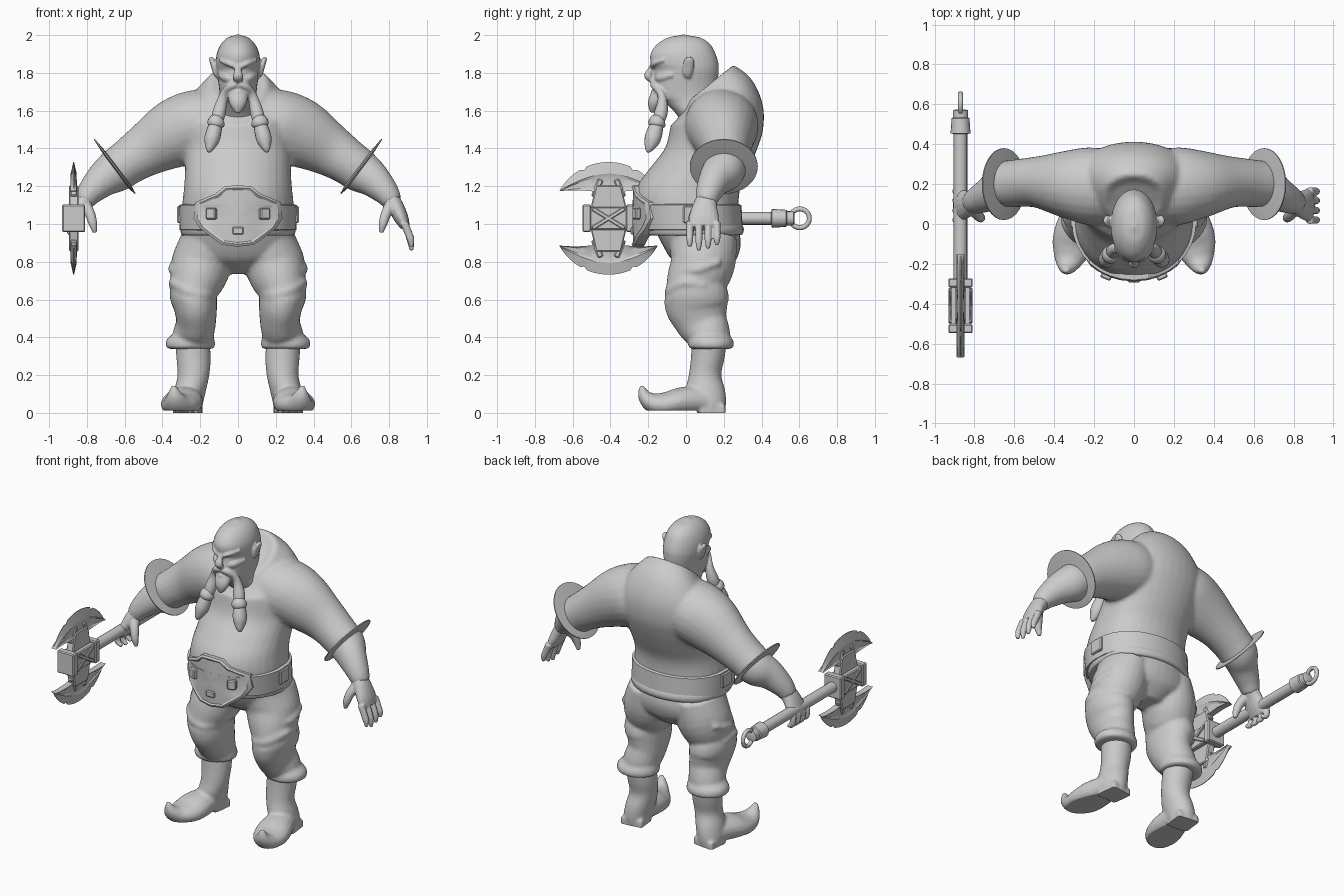
import bpy, bmesh, math
from mathutils import Vector, Matrix

grey = bpy.data.materials.new("stone_grey")
grey.diffuse_color = (0.6, 0.6, 0.6, 1)

def finish(name, bm, angle=40):
    bmesh.ops.recalc_face_normals(bm, faces=bm.faces[:])
    me = bpy.data.meshes.new(name)
    bm.to_mesh(me)
    bm.free()
    me.materials.append(grey)
    ob = bpy.data.objects.new(name, me)
    bpy.context.collection.objects.link(ob)
    smooth(ob, angle)
    return ob

def smooth(ob, angle):
    bpy.ops.object.select_all(action='DESELECT')
    ob.select_set(True)
    bpy.context.view_layer.objects.active = ob
    bpy.ops.object.shade_smooth_by_angle(angle=math.radians(angle))

def spline(rows, sub):
    """Catmull-Rom interpolation of rows of numbers."""
    out = []
    for i in range(len(rows) - 1):
        p = [rows[max(i - 1, 0)], rows[i], rows[i + 1], rows[min(i + 2, len(rows) - 1)]]
        for k in range(sub):
            t = k / sub
            out.append([b + .5 * t * (c - a + t * (2*a - 5*b + 4*c - d + t * (3*(b - c) + d - a)))
                        for a, b, c, d in zip(*p)])
    return out + [list(rows[-1])]

def skin(name, rings, angle=40):
    bm = bmesh.new()
    vs = [[bm.verts.new(p) for p in r] for r in rings]
    n = len(vs[0])
    for a, b in zip(vs, vs[1:]):
        for i in range(n):
            bm.faces.new((a[i], a[(i+1) % n], b[(i+1) % n], b[i]))
    bm.faces.new(vs[0])
    bm.faces.new(vs[-1])
    return finish(name, bm, angle)

def stack(name, rows, seg=32, sub=4, angle=40, s=1, back=1):
    """Level rings: z, front y, back y, half width, slope, centre x; back < 1 squares the rear."""
    rings = []
    for z, y0, y1, w, k, cx in spline([list(r) + [0] * (6 - len(r)) for r in rows], sub):
        cy, ry = (y0 + y1) / 2, (y1 - y0) / 2
        ring = []
        for i in range(seg):
            a = 2*math.pi*i/seg
            d = math.sin(a)
            d = d**back if d > 1e-6 else d
            ring.append((s*cx + w*math.cos(a), cy + ry*d, z + k*ry*d))
        rings.append(ring)
    return skin(name, rings, angle)

def tube(name, rows, ref=(0, 1, 0), seg=16, sub=4, s=1, angle=50):
    """Rings across a path: x, y, z, radius along ref, other radius."""
    rows = spline(rows, sub)
    P = [Vector((s*r[0], r[1], r[2])) for r in rows]
    rings = []
    for i, r in enumerate(rows):
        t = (P[min(i+1, len(P)-1)] - P[max(i-1, 0)]).normalized()
        u = Vector(ref)
        u = (u - t * u.dot(t)).normalized()
        v = t.cross(u)
        rings.append([P[i] + u*r[3]*math.cos(a) + v*r[4]*math.sin(a)
                      for a in (2*math.pi*k/seg for k in range(seg))])
    return skin(name, rings, angle)

def box(name, c, size, rot=(0, 0, 0), bevel=.006, taper=1):
    bm = bmesh.new()
    bmesh.ops.create_cube(bm, size=1)
    for v in bm.verts:
        f = taper if v.co.z > 0 else 1
        v.co = Vector((v.co.x*size[0], v.co.y*size[1]*f, v.co.z*size[2]))
    if bevel:
        bmesh.ops.bevel(bm, geom=bm.edges[:], offset=bevel, segments=1, affect='EDGES')
    M = Matrix.Rotation(rot[2], 4, 'Z') @ Matrix.Rotation(rot[1], 4, 'Y') @ Matrix.Rotation(rot[0], 4, 'X')
    bm.transform(Matrix.Translation(c) @ M)
    return finish(name, bm, 30)

def fuse(name, parts, voxel, rounds):
    """Join overlapping parts into one soft skin that rests on the floor."""
    bpy.ops.object.select_all(action='DESELECT')
    for p in parts:
        p.select_set(True)
    ob = bpy.context.view_layer.objects.active = parts[0]
    bpy.ops.object.join()
    ob.name = name
    m = ob.modifiers.new("skin", 'REMESH')
    m.mode, m.voxel_size = 'VOXEL', voxel
    bpy.ops.object.modifier_apply(modifier=m.name)
    m = ob.modifiers.new("soften", 'SMOOTH')
    m.factor, m.iterations = .5, rounds
    bpy.ops.object.modifier_apply(modifier=m.name)
    for v in ob.data.vertices:
        floor = 0 if v.co.y > .06 else .012
        v.co.z = max(v.co.z, floor)
    smooth(ob, 60)

SIDES = ((1, "left"), (-1, "right"))

# Shirt: barrel torso with raised collar, and sleeves
parts = [stack("torso", [(.95, -.2, .275, .28), (1.0, -.25, .285, .295), (1.1, -.275, .278, .295),
    (1.2, -.258, .29, .285), (1.3, -.188, .335, .28), (1.4, -.112, .378, .285), (1.5, -.085, .408, .3),
    (1.575, -.082, .408, .29, .2), (1.64, -.07, .36, .25, .5), (1.70, -.03, .288, .19, .75),
    (1.74, .0, .245, .15, .8), (1.725, .02, .21, .115, .75)], back=.72)]
for s, side in SIDES:
    parts.append(tube("sleeve", [(.10, .17, 1.53, .18, .18), (.22, .19, 1.52, .195, .19),
        (.34, .20, 1.475, .17, .182), (.48, .21, 1.395, .13, .143), (.58, .205, 1.33, .12, .122),
        (.65, .195, 1.28, .115, .115), (.715, .155, 1.235, .09, .095), (.785, .12, 1.165, .07, .07),
        (.82, .105, 1.11, .055, .052)], seg=24, s=s))
fuse("shirt_and_arms", parts, .013, 4)

# Trousers with soft knee folds and rolled cuffs
parts = [stack("hips", [(.735, .04, .19, .09), (.79, -.05, .25, .2), (.83, -.09, .275, .29),
                        (.9, -.13, .29, .305), (1.0, -.18, .275, .285)])]
for s, side in SIDES:
    parts.append(tube("leg", [(.16, .09, .92, .14, .18), (.19, .09, .8, .16, .172),
        (.215, .06, .71, .147, .16), (.23, .05, .66, .132, .155), (.235, .055, .62, .126, .17),
        (.225, .06, .56, .115, .168), (.222, .085, .48, .105, .14), (.235, .115, .42, .108, .12),
        (.245, .125, .37, .11, .11)], ref=(1, 0, 0), seg=24, s=s))
    parts.append(tube("knee_fold", [(.14, -.04, .63, .02, .015), (.2, -.088, .625, .03, .022),
        (.28, -.08, .65, .03, .022), (.345, .0, .69, .025, .02), (.345, .1, .67, .02, .015)], ref=(0, 0, 1), s=s))
    parts.append(tube("thigh_fold", [(.2, -.07, .78, .015, .012), (.29, -.04, .75, .022, .018),
        (.35, .06, .76, .025, .02), (.33, .18, .8, .015, .015)], ref=(0, 0, 1), s=s))
    parts.append(stack("trouser_cuff", [(.338, .04, .22, .1, 0, .25), (.345, .015, .25, .128, 0, .252),
        (.38, .012, .252, .13, 0, .252), (.405, .03, .235, .115, 0, .248)], s=s, sub=3))
fuse("trousers", parts, .012, 2)

for s, side in SIDES:
    # Boot
    parts = [stack("boot_shaft", [(-.02, .07, .2, .07, 0, .265), (.05, .02, .212, .08, 0, .265),
        (.12, .0, .207, .084, 0, .253), (.2, .015, .187, .084, 0, .236), (.28, .025, .202, .09, 0, .235),
        (.36, .03, .215, .092, 0, .24)], s=s),
        tube("boot_foot", [(.265, .16, .05, .065, .06), (.275, .06, .065, .088, .075),
        (.29, -.03, .058, .107, .076), (.308, -.11, .045, .105, .064), (.325, -.175, .052, .078, .054),
        (.335, -.22, .09, .045, .036), (.342, -.236, .145, .012, .01)], ref=(1, 0, 0), s=s),
        box("boot_heel", (s*.266, .135, .015), (.145, .135, .06), (0, 0, s*.12))]
    fuse(side + "_boot", parts, .01, 2)

    # Flat flared ring at the sleeve end
    c, n = Vector((s*.653, .2, 1.305)), Vector((s*.8, 0, -.6))
    up, across = Vector((s*.6, 0, .8)), Vector((0, 1, 0))
    def circle(r, off, shift):
        return [c + n*off + up*(shift + r*math.sin(a)) + across*r*math.cos(a)
                for a in (2*math.pi*i/32 for i in range(32))]
    skin(side + "_sleeve_ring", [circle(.11, -.01, -.03), circle(.18, -.003, 0),
                                 circle(.18, .003, 0), circle(.11, .01, -.03)], 30)

    # Hands: hanging open on the left, lightly bent round the shaft on the right
    parts = [tube("palm", [(.80, .11, 1.14, .052, .05), (.835, .1, 1.09, .066, .044),
        (.865, .095, 1.03, .08, .038), (.885, .095, .985, .074, .026)], s=s)]
    for i, y in enumerate((.02, .068, .117, .164)):
        e = (.02, 0, .01, .03)[i]
        if s > 0:
            path = [(.878, y, 1.01, .02, .022), (.903, y, .95, .019, .021),
                    (.915, y, .905+e/2, .018, .019), (.918, y, .86+e, .01, .01)]
        else:
            path = [(.868, y, 1.05, .02, .022), (.89, y, 1.0, .019, .021),
                    (.885, y, .955, .018, .019), (.855, y, .925+e/2, .011, .011)]
        parts.append(tube("finger", path, seg=10, s=s))
    parts.append(tube("thumb", [(.81, .08, 1.1, .034, .034), (.782, .045, 1.05, .028, .028),
        (.768, .03, 1.0, .023, .023), (.758, .03, .955, .011, .011)], seg=10, s=s))
    fuse(side + "_hand", parts, .0055, 1)

    # Braid with its band, and belt buckles
    tube(side + "_braid_band", [(.108, -.142, 1.555, .036, .036), (.114, -.15, 1.543, .045, .045),
        (.118, -.156, 1.525, .045, .045), (.12, -.158, 1.515, .036, .036)], s=s, sub=2)
    tube(side + "_braid", [(.115, -.15, 1.54, .034, .034), (.13, -.168, 1.48, .043, .041),
        (.14, -.18, 1.44, .041, .039), (.15, -.195, 1.40, .024, .022), (.155, -.2, 1.38, .008, .008)], s=s)
    box(side + "_belt_buckle", (s*.14, -.262, 1.055), (.055, .03, .06), (0, 0, s*.4))
    box(side + "_belt_clasp", (s*.302, .03, 1.05), (.04, .09, .09))

# Head with nose, brows, ears, moustache and chin beard fused on
parts = [stack("head", [(1.5, .0, .2, .11), (1.58, -.05, .18, .115), (1.64, -.11, .17, .1), (1.68, -.165, .165, .097),
    (1.74, -.178, .167, .103), (1.79, -.17, .172, .111), (1.82, -.168, .173, .115), (1.85, -.186, .172, .117),
    (1.9, -.188, .157, .113), (1.95, -.155, .13, .092), (1.985, -.1, .08, .058), (1.997, -.045, .02, .025),
    (2.003, -.02, -.01, .004)], angle=60),
    tube("nose", [(0, -.17, 1.85, .016, .014), (0, -.188, 1.815, .018, .016), (0, -.2, 1.785, .028, .022),
    (0, -.182, 1.76, .024, .014)], ref=(1, 0, 0), seg=12),
    tube("lower_lip", [(-.04, -.155, 1.692, .01, .01), (0, -.175, 1.697, .014, .014), (.04, -.155, 1.692, .01, .01)],
         ref=(0, 0, 1), seg=10),
    tube("chin_beard", [(0, -.145, 1.69, .052, .035), (0, -.162, 1.655, .05, .037), (0, -.172, 1.625, .04, .03),
    (0, -.178, 1.59, .014, .012)], ref=(1, 0, 0))]
for s, side in SIDES:
    parts += [
        tube("ear", [(.105, .02, 1.775, .01, .01), (.117, .008, 1.795, .024, .014), (.127, .012, 1.835, .03, .016),
            (.138, .018, 1.865, .028, .014), (.146, .022, 1.882, .014, .01)], seg=12, s=s),
        tube("brow", [(.01, -.178, 1.832, .014, .014), (.05, -.168, 1.85, .014, .016),
            (.095, -.115, 1.868, .01, .012)], ref=(0, 0, 1), seg=10, s=s),
        tube("cheek", [(.03, -.155, 1.768, .014, .012), (.065, -.135, 1.775, .022, .018),
            (.1, -.07, 1.79, .014, .012)], ref=(0, 0, 1), seg=10, s=s),
        tube("moustache", [(.005, -.178, 1.738, .013, .014), (.04, -.165, 1.728, .018, .02),
            (.07, -.135, 1.695, .02, .022), (.085, -.125, 1.65, .026, .028), (.1, -.132, 1.59, .036, .036),
            (.113, -.148, 1.54, .032, .032)], s=s)]
fuse("head", parts, .0065, 2)

# Belt, shirt hem and curved belly plate
stack("belt", [(.965, -.24, .29, .295), (.97, -.265, .3, .31), (1.1, -.283, .294, .312), (1.105, -.27, .28, .295)],
      sub=1, back=.78)
stack("shirt_hem", [(.94, -.22, .275, .29), (.945, -.24, .298, .3), (.975, -.25, .306, .306), (1.01, -.25, .29, .3)],
      sub=3, back=.78)
half = [(0, 1.205), (.07, 1.2), (.12, 1.16), (.17, 1.14), (.225, 1.115), (.235, 1.03), (.2, .975), (.14, .93), (.085, .89), (0, .88)]
outline = half + [(-x, z) for x, z in half[-2:0:-1]]
def belly(f, lift):
    ring = []
    for x, z in outline:
        x, z = x*f, 1.04 + (z - 1.04)*f
        ring.append((x, .01 - .288*math.sqrt(1 - (x/.318)**2) - lift, z))
    return ring
skin("belly_plate", [belly(1, -.05), belly(1, .003), belly(.92, .01), belly(.86, .003), belly(.5, .004), belly(.05, .006)], 25)
box("plate_clasp", (0, -.28, .965), (.06, .025, .04))

# Weapon: shaft, pommel and ring
X, Z, C = -.87, 1.03, -.41
def rod(name, rows):
    tube(name, [(X, y, Z, r, r) for y, r in rows], ref=(1, 0, 0), sub=1, angle=30)
rod("weapon_shaft", [(-.5, .034), (.47, .034)])
rod("weapon_pommel", [(.45, .03), (.455, .05), (.53, .045), (.535, .038), (.57, .038), (.575, .02)])
ringlets = []
for i in range(25):
    a = 2*math.pi*i/24
    d = Vector((0, math.cos(a), math.sin(a)))
    ringlets.append([Vector((X, .603, Z)) + d*(.05 + .013*math.cos(b)) + Vector((.013*math.sin(b), 0, 0))
                     for b in (2*math.pi*k/10 for k in range(10))])
skin("weapon_ring", ringlets)

# Weapon head with crossed bars and end flanges
box("weapon_head", (X, C, Z), (.1, .26, .12))
for e in (-1, 1):
    box("head_flange", (X, C + e*.115, Z), (.122, .045, .145))
    for d in (-1, 1):
        box("head_cross_bar", (X + e*.05, C, Z), (.02, .2, .022), (d*.55, 0, 0), .004)

# Crescent blades with a ground edge, and their necks
for e, side in ((1, "upper"), (-1, "lower")):
    rings = []
    for i in range(33):
        u = i/16 - 1
        a = math.pi/2 + u*1.06
        w = .004 + .15 * (1 - abs(u)**2.8)
        notch = .012 if i in (9, 23) else 0
        sec = [(.298 - notch, .002), (.298 - w*.4, .016), (.298 - w*.5, .01), (.298 - w*.85, .012), (.298 - w, .02)]
        sec += [(r, -x) for r, x in reversed(sec)]
        rings.append([(X + x, C + r*math.cos(a), Z + e*r*math.sin(a)) for r, x in sec])
    skin(side + "_blade", rings, 25)
    box(side + "_blade_neck", (X, C, Z + e*.115), (.05, .19, .12), (0 if e > 0 else math.pi, 0, 0), .006, .7)
    for d in (-1, 1):
        box(side + "_blade_strut", (X, C + d*.06, Z + e*.16), (.036, .03, .1), (d*e*.4, 0, 0))
